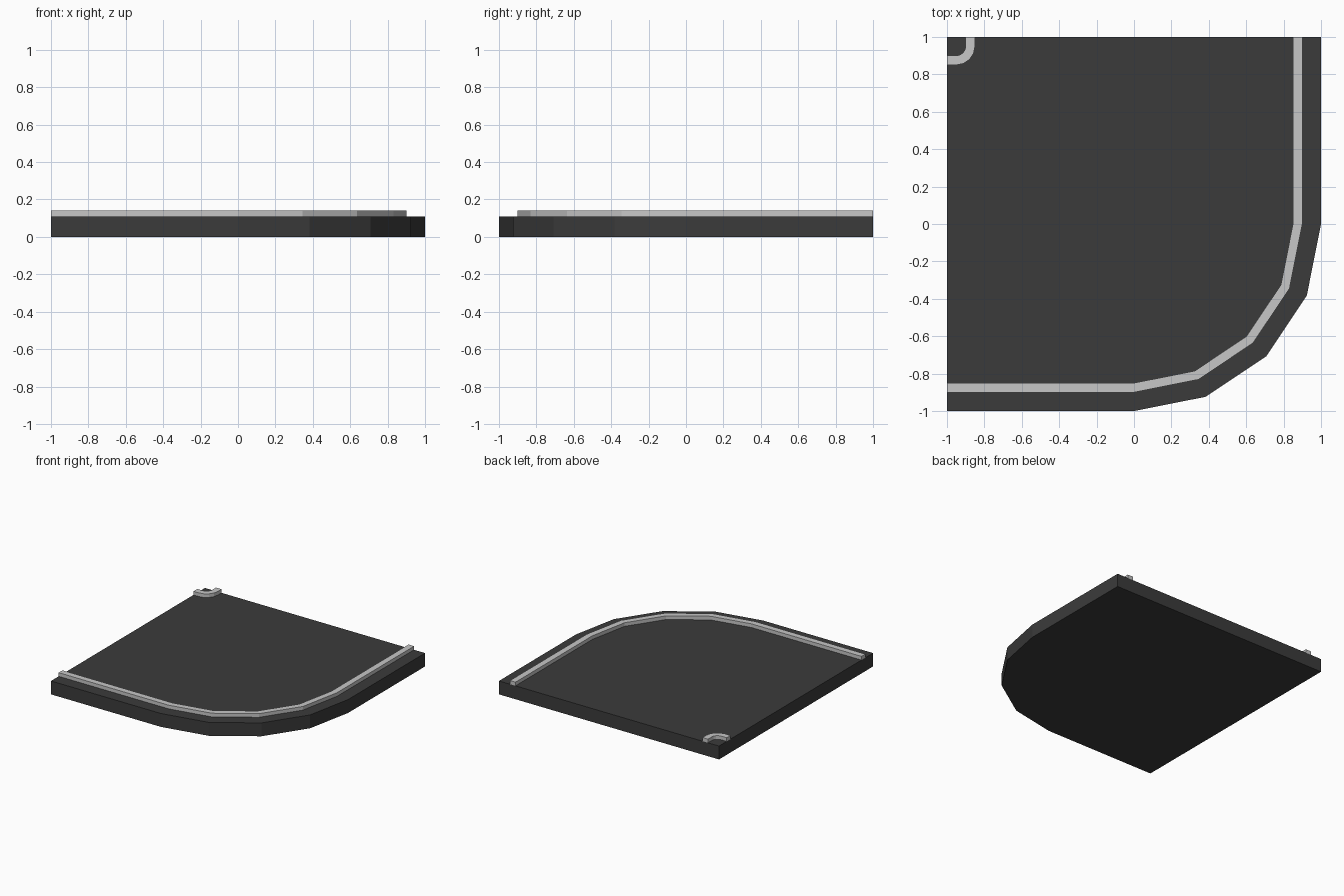
import bpy
import bmesh
from math import sin, cos, pi

cube = bpy.data.objects.get("Cube")
if cube:
    bpy.data.objects.remove(cube, do_unlink=True)

SLAB_TOP = 0.11
KERB_TOP = 0.14


def make_material(name, value):
    mat = bpy.data.materials.new(name)
    mat.use_nodes = True
    colour = (value, value, value, 1.0)
    mat.diffuse_color = colour
    bsdf = mat.node_tree.nodes["Principled BSDF"]
    bsdf.inputs["Base Color"].default_value = colour
    bsdf.inputs["Roughness"].default_value = 0.9
    return mat


def corner(cx, cy, radius, steps=4):
    """Quarter arc turning from the front (-y) to the left side (+x)."""
    angles = [i * pi / 2 / steps for i in range(steps + 1)]
    return [(cx + radius * sin(a), cy - radius * cos(a)) for a in angles]


def edge_line(cx, cy, radius):
    """Straight run from the right edge, rounded corner, straight run to the back."""
    return [(-1, cy - radius)] + corner(cx, cy, radius) + [(cx + radius, 1)]


def prism(name, bottom, top, rings, mat):
    """Extrude a list of flat outlines upwards into one closed mesh."""
    bm = bmesh.new()
    for outline in rings:
        face = bm.faces.new([bm.verts.new((x, y, bottom)) for x, y in outline])
    bmesh.ops.remove_doubles(bm, verts=bm.verts, dist=0.0001)
    ext = bmesh.ops.extrude_face_region(bm, geom=bm.faces[:], use_keep_orig=True)
    moved = [v for v in ext["geom"] if isinstance(v, bmesh.types.BMVert)]
    bmesh.ops.translate(bm, verts=moved, vec=(0, 0, top - bottom))
    bmesh.ops.recalc_face_normals(bm, faces=bm.faces[:])
    mesh = bpy.data.meshes.new(name)
    bm.to_mesh(mesh)
    bm.free()
    mesh.materials.append(mat)
    obj = bpy.data.objects.new(name, mesh)
    bpy.context.collection.objects.link(obj)
    return obj


def kerb(name, cx, cy, outer, inner, mat):
    """Band between two parallel edge lines, one quad per segment."""
    a, b = edge_line(cx, cy, outer), edge_line(cx, cy, inner)
    quads = [(a[i], a[i + 1], b[i + 1], b[i]) for i in range(len(a) - 1)]
    return prism(name, SLAB_TOP, KERB_TOP, quads, mat)


asphalt = make_material("dark_asphalt", 0.044)
paint = make_material("light_grey_line", 0.57)

# Road slab with one rounded corner
prism("road_slab", 0, SLAB_TOP, [edge_line(0, 0, 1) + [(-1, 1)]], asphalt)

# Raised edge strips on the outside and inside of the bend
kerb("outer_edge_strip", 0, 0, 0.9, 0.85, paint)
kerb("inner_edge_strip", -0.95, 0.95, 0.1, 0.05, paint)
